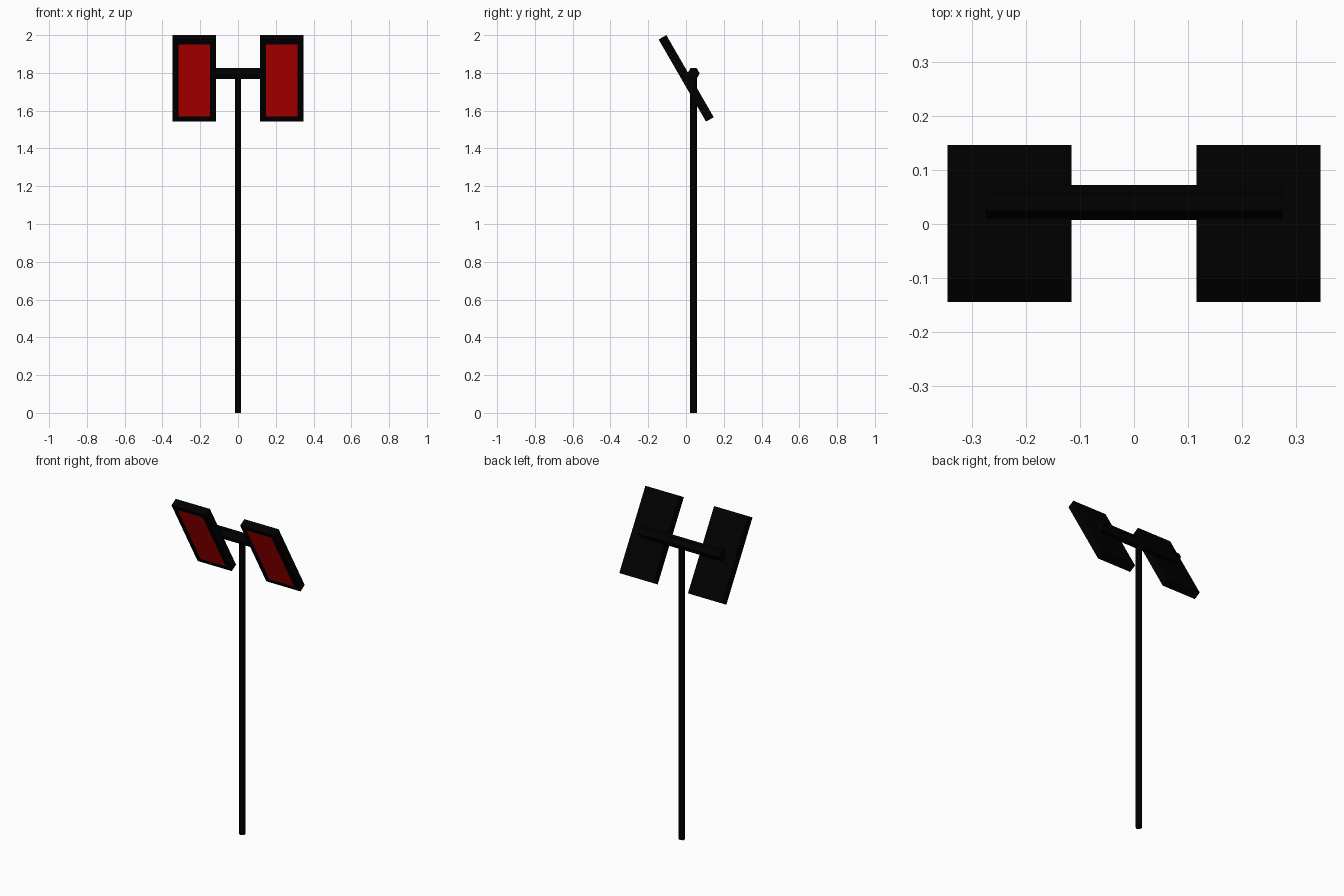
import bpy, bmesh
from math import radians
from mathutils import Matrix

cube = bpy.data.objects.get("Cube")
if cube:
    bpy.data.objects.remove(cube, do_unlink=True)


def make_material(name, color):
    mat = bpy.data.materials.new(name)
    mat.use_nodes = True
    mat.diffuse_color = color
    mat.node_tree.nodes["Principled BSDF"].inputs["Base Color"].default_value = color
    return mat


black = make_material("black metal", (0, 0, 0, 1))
red = make_material("red panel", (0.78, 0, 0, 1))


def add_object(name, bm, *materials):
    mesh = bpy.data.meshes.new(name)
    bm.to_mesh(mesh)
    bm.free()
    for mat in materials:
        mesh.materials.append(mat)
    obj = bpy.data.objects.new(name, mesh)
    bpy.context.collection.objects.link(obj)
    return obj


def hex_rod(name, radius, length, location, rotation):
    bm = bmesh.new()
    bmesh.ops.create_cone(bm, cap_ends=True, segments=6, radius1=radius,
                          radius2=radius, depth=length, matrix=rotation)
    obj = add_object(name, bm, black)
    obj.location = location


def panel(name, x):
    # Tilted slab whose front face is inset and coloured red
    bm = bmesh.new()
    bmesh.ops.create_cube(bm, size=1, matrix=Matrix.Diagonal((0.23, 0.047, 0.502, 1)))
    bm.normal_update()
    front = min(bm.faces, key=lambda f: f.normal.y)
    bmesh.ops.inset_region(bm, faces=[front], thickness=0.031, use_even_offset=True)
    front.material_index = 1
    obj = add_object(name, bm, black, red)
    obj.location = (x, 0.001, 1.771)
    obj.rotation_euler.x = radians(30)


# Upright post and crossbar, hexagonal with corners toward front and back
hex_rod("post", 0.0185, 1.79, (0, 0.04, 0.895), Matrix.Identity(4))
hex_rod("crossbar", 0.0325, 0.55, (0, 0.04, 1.797), Matrix.Rotation(radians(90), 4, "Y"))

# Pair of panels
panel("left_panel", 0.231)
panel("right_panel", -0.231)
